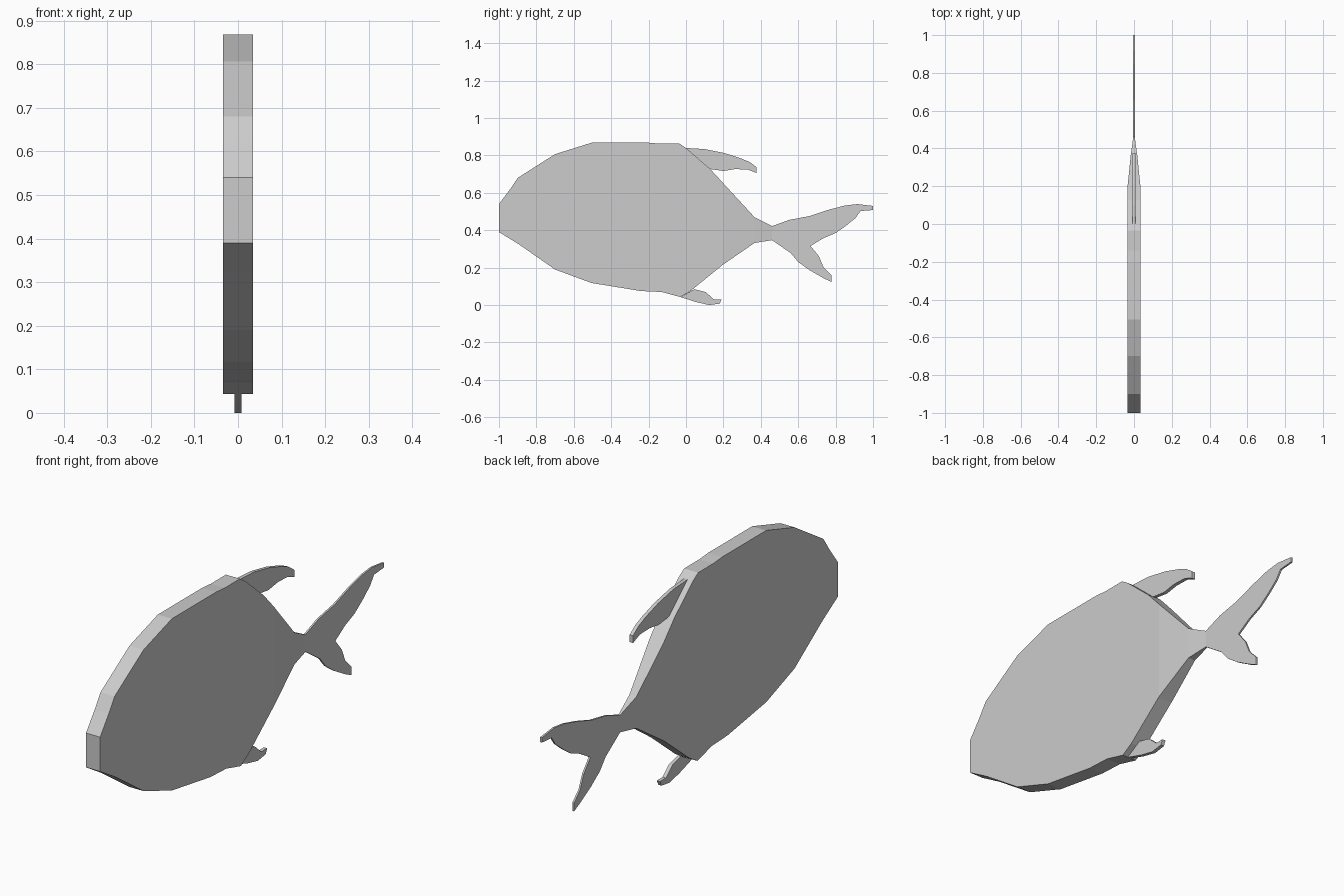
import bpy
import bmesh

cube = bpy.data.objects.get("Cube")
if cube:
    bpy.data.objects.remove(cube, do_unlink=True)

# Single plain grey material
grey = bpy.data.materials.new("light_grey")
grey.use_nodes = True
colour = (0.604, 0.604, 0.604, 1)
grey.diffuse_color = colour
grey.node_tree.nodes["Principled BSDF"].inputs["Base Color"].default_value = colour

BODY_HALF = 0.034
FIN_HALF = 0.008
TAIL_HALF = 0.004
TAPER_START = 0.2
TAPER_MID = 0.366
TAPER_END = 0.46


def body_half_width(y):
    """Constant width along the flank, narrowing towards the tail root."""
    if y <= TAPER_START:
        return BODY_HALF
    mid_half = BODY_HALF / 2
    if y <= TAPER_MID:
        t = (y - TAPER_START) / (TAPER_MID - TAPER_START)
        return BODY_HALF + (mid_half - BODY_HALF) * t
    t = min((y - TAPER_MID) / (TAPER_END - TAPER_MID), 1)
    return mid_half + (TAIL_HALF - mid_half) * t


def make_plate(name, outline, half_width, cuts=()):
    """Extrude a side outline of (y, z) points across x, then set its width."""
    bm = bmesh.new()
    face = bm.faces.new([bm.verts.new((-1, y, z)) for y, z in outline])
    extruded = bmesh.ops.extrude_face_region(bm, geom=[face], use_keep_orig=True)
    for item in extruded["geom"]:
        if isinstance(item, bmesh.types.BMVert):
            item.co.x = 1
    for y in cuts:
        bmesh.ops.bisect_plane(
            bm,
            geom=bm.verts[:] + bm.edges[:] + bm.faces[:],
            plane_co=(0, y, 0),
            plane_no=(0, 1, 0),
        )
    for vert in bm.verts:
        vert.co.x *= half_width(vert.co.y)
    bmesh.ops.recalc_face_normals(bm, faces=bm.faces[:])
    mesh = bpy.data.meshes.new(name)
    bm.to_mesh(mesh)
    bm.free()
    mesh.materials.append(grey)
    obj = bpy.data.objects.new(name, mesh)
    bpy.context.collection.objects.link(obj)
    return obj


# Body: back edge from nose to tail root, then belly edge back to the nose
back_edge = [
    (-1, .54), (-.94, .62), (-.9, .68), (-.7, .807), (-.505, .868), (-.2, .868),
    (-.14, .863), (-.035, .863), (0, .84), (.13, .727), (TAPER_MID, .47),
    (TAPER_END, .422),
]
belly_edge = [
    (TAPER_END, .347), (TAPER_MID, .332), (.195, .214), (.024, .075), (-.03, .043),
    (-.13, .07), (-.24, .075), (-.505, .118), (-.7, .19), (-.895, .326), (-1, .39),
]
make_plate("body", back_edge + belly_edge, body_half_width, (TAPER_START, TAPER_MID))

# Tail: upper lobe round to the fork, then lower lobe back to the root
upper_lobe = [
    (TAPER_END, .422), (.55, .455), (.66, .476), (.757, .508), (.848, .532),
    (.917, .54), (1, .53), (1, .508), (.933, .503), (.906, .465), (.853, .422),
    (.8, .385), (.735, .358), (.666, .316),
]
lower_lobe = [
    (.71, .262), (.735, .203), (.778, .16), (.778, .123), (.735, .144), (.66, .187),
    (.6, .23), (.56, .278), (TAPER_END, .347),
]
make_plate("tail_fin", upper_lobe + lower_lobe, lambda y: TAIL_HALF)

# Dorsal and ventral fins swept back from the rear of the body
dorsal = [
    (0, .84), (.1, .834), (.205, .813), (.29, .786), (.34, .765), (.377, .738),
    (.377, .706), (.33, .725), (.26, .727), (.2, .717), (.13, .727), (.06, .75),
]
ventral = [
    (-.03, .043), (.055, .016), (.125, 0), (.18, .008), (.19, .03), (.15, .03),
    (.105, .07), (.045, .085),
]
for name, outline in (("dorsal_fin", dorsal), ("ventral_fin", ventral)):
    make_plate(name, outline, lambda y: FIN_HALF)
